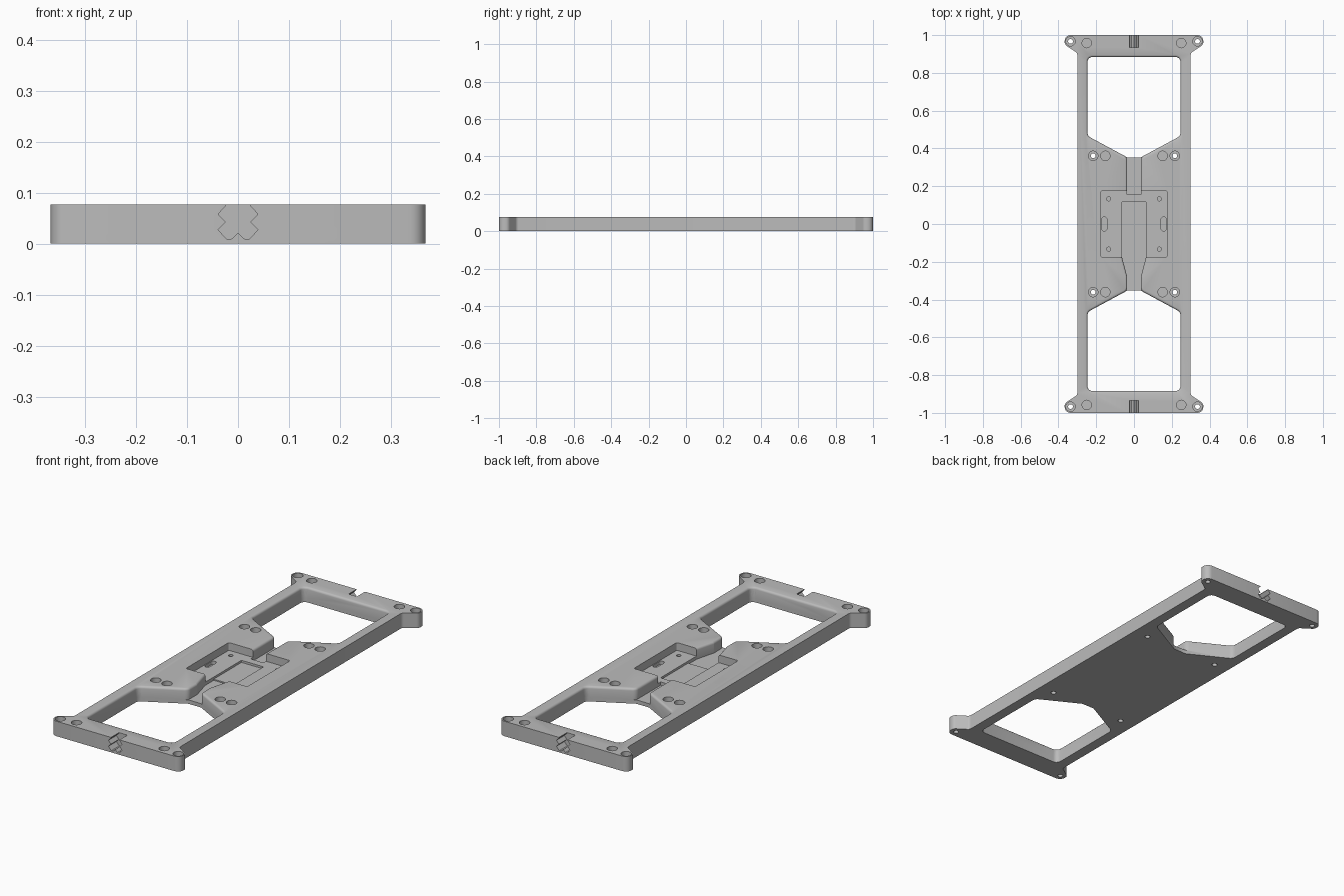
import bpy, bmesh, math
from mathutils import Vector

if "Cube" in bpy.data.objects:
    bpy.data.objects.remove(bpy.data.objects["Cube"])

H = 0.077  # plate thickness

grey = bpy.data.materials.new("plain grey")
grey.diffuse_color = (0.5, 0.5, 0.5, 1)
grey.use_nodes = True
grey.node_tree.nodes["Principled BSDF"].inputs["Base Color"].default_value = grey.diffuse_color


def outline(pts, d=0.0, steps=5):
    """Offset a polygon of (x, y, radius) outwards by d and round its corners."""
    P = [Vector(p[:2]) for p in pts]
    n = len(P)
    turn = 1 if sum(P[i - 1].x * P[i].y - P[i].x * P[i - 1].y for i in range(n)) > 0 else -1
    out = []
    for i in range(n):
        a = (P[i] - P[i - 1]).normalized()
        b = (P[(i + 1) % n] - P[i]).normalized()
        na, nb = Vector((a.y, -a.x)) * turn, Vector((b.y, -b.x)) * turn
        c = P[i] + (na + nb) * d / (1 + na.dot(nb))
        r = pts[i][2]
        if r == 0:
            out.append(c)
            continue
        cross = (a.x * b.y - a.y * b.x) * turn
        r = max(r + (d if cross > 0 else -d), 0.002)
        ang = math.acos(max(-1, min(1, a.dot(b))))
        t = r * math.tan(ang / 2)
        m = (b - a).normalized()
        centre = c + m * r / math.cos(ang / 2)
        v0, v1 = c - a * t - centre, c + b * t - centre
        for k in range(steps + 1):
            f = k / steps
            w = (v0 * math.sin((1 - f) * ang) + v1 * math.sin(f * ang)) / math.sin(ang)
            out.append(centre + w)
    return out


def loft(name, rings):
    """Solid from a stack of (points, z) rings."""
    bm = bmesh.new()
    loops = [[bm.verts.new((p[0], p[1], z)) for p in ring] for ring, z in rings]
    n = len(loops[0])
    bm.faces.new(loops[0])
    bm.faces.new(loops[-1])
    for lo, hi in zip(loops, loops[1:]):
        for i in range(n):
            j = (i + 1) % n
            bm.faces.new((lo[i], lo[j], hi[j], hi[i]))
    bmesh.ops.recalc_face_normals(bm, faces=bm.faces)
    me = bpy.data.meshes.new(name)
    bm.to_mesh(me)
    bm.free()
    ob = bpy.data.objects.new(name, me)
    bpy.context.collection.objects.link(ob)
    me.materials.append(grey)
    return ob


def cut(tool):
    """Subtract a tool from the plate and discard it."""
    bpy.context.view_layer.objects.active = plate
    mod = plate.modifiers.new("cut", 'BOOLEAN')
    mod.operation, mod.solver, mod.object = 'DIFFERENCE', 'EXACT', tool
    bpy.ops.object.modifier_apply(modifier=mod.name)
    bpy.data.objects.remove(tool)


def pocket(pts, z, top=H + 0.02):
    ring = outline(pts)
    cut(loft("pocket_cutter", [(ring, z), (ring, top)]))


def eased_pocket(pts, z):
    """Pocket with a rounded top rim."""
    levels = [(0, z), (0, H - 0.011), (0.0015, H - 0.006), (0.005, H - 0.002),
              (0.010, H), (0.010, H + 0.02)]
    cut(loft("window_cutter", [(outline(pts, d), h) for d, h in levels]))


def hole(x, y, r, z, n=20):
    ring = [(x + r * math.cos(2 * math.pi * k / n), y + r * math.sin(2 * math.pi * k / n))
            for k in range(n)]
    cut(loft("hole_cutter", [(ring, z), (ring, H + 0.02)]))


def mirrored(half):
    return half + [(-x, y, r) for x, y, r in reversed(half)]


def box(x, y0, y1, r):
    return mirrored([(x, y0, r), (x, y1, r)])


# Plate with four corner ears
side = [(0.30, 0.905, 0.02), (0.367, 0.95, 0.025), (0.367, 1.0, 0.03)]
plate = loft("base_plate", [(outline(mirrored(
    [(x, -y, r) for x, y, r in reversed(side)] + side)), z) for z in (0, H)])

# Two windows, each opening into a cable channel
for s in (1, -1):
    frame = [(0.246, s * 0.466, 0.03), (0.246, s * 0.884, 0.025)]
    pocket(mirrored([(0.036, s * 0.353, 0)] + frame), -0.02)
    mouth = [(0.036, s * 0.353, 0.03)] + frame
    if s > 0:
        channel = [(0.036, 0.155, 0)]
    else:
        channel = [(0.063, -0.108, 0), (0.063, -0.178, 0.01), (0.036, -0.28, 0.02)]
    eased_pocket(mirrored(channel + mouth), 0.02)

# Central square pocket with a deeper rectangular recess
pocket(box(0.175, -0.175, 0.175, 0.008), 0.037)
pocket(box(0.063, -0.112, 0.118, 0.004), 0.026)

# Screw holes and oblong slots in the pocket floor
for sx in (1, -1):
    for sy in (1, -1):
        hole(sx * 0.134, sy * 0.133, 0.011, 0.018, 12)
    pocket([(sx * 0.157 + x, y, 0.0135) for x, y in
            ((-0.014, -0.037), (0.014, -0.037), (0.014, 0.037), (-0.014, 0.037))], 0.02)

# Counterbored bolt holes and blind magnet holes
for sx in (1, -1):
    for sy in (1, -1):
        for x, y in ((0.336, 0.967), (0.216, 0.361)):
            hole(sx * x, sy * y, 0.025, 0.037)
            hole(sx * x, sy * y, 0.013, -0.02, 14)
        for x, y in ((0.25, 0.958), (0.152, 0.361)):
            hole(sx * x, sy * y, 0.025, 0.037)

# Zigzag joint slots in both ends, with a small ridge on the floor
half = [(0.013, 0.009), (0.022, 0.009), (0.039, 0.027), (0.024, 0.042),
        (0.039, 0.058), (0.024, 0.074), (0.024, 0.1)]
profile = [(0, 0.021)] + half + [(-x, z) for x, z in reversed(half)]
for s in (1, -1):
    tool = loft("joint_cutter", [(profile, 0.935), (profile, 1.05)])
    for v in tool.data.vertices:
        x, z, y = v.co
        v.co = (x, s * y, z)
    if s > 0:
        tool.data.flip_normals()
    cut(tool)

# Crisp edges, smooth rounds
bpy.ops.object.select_all(action='DESELECT')
plate.select_set(True)
bpy.context.view_layer.objects.active = plate
bpy.ops.object.shade_smooth_by_angle(angle=math.radians(30))
